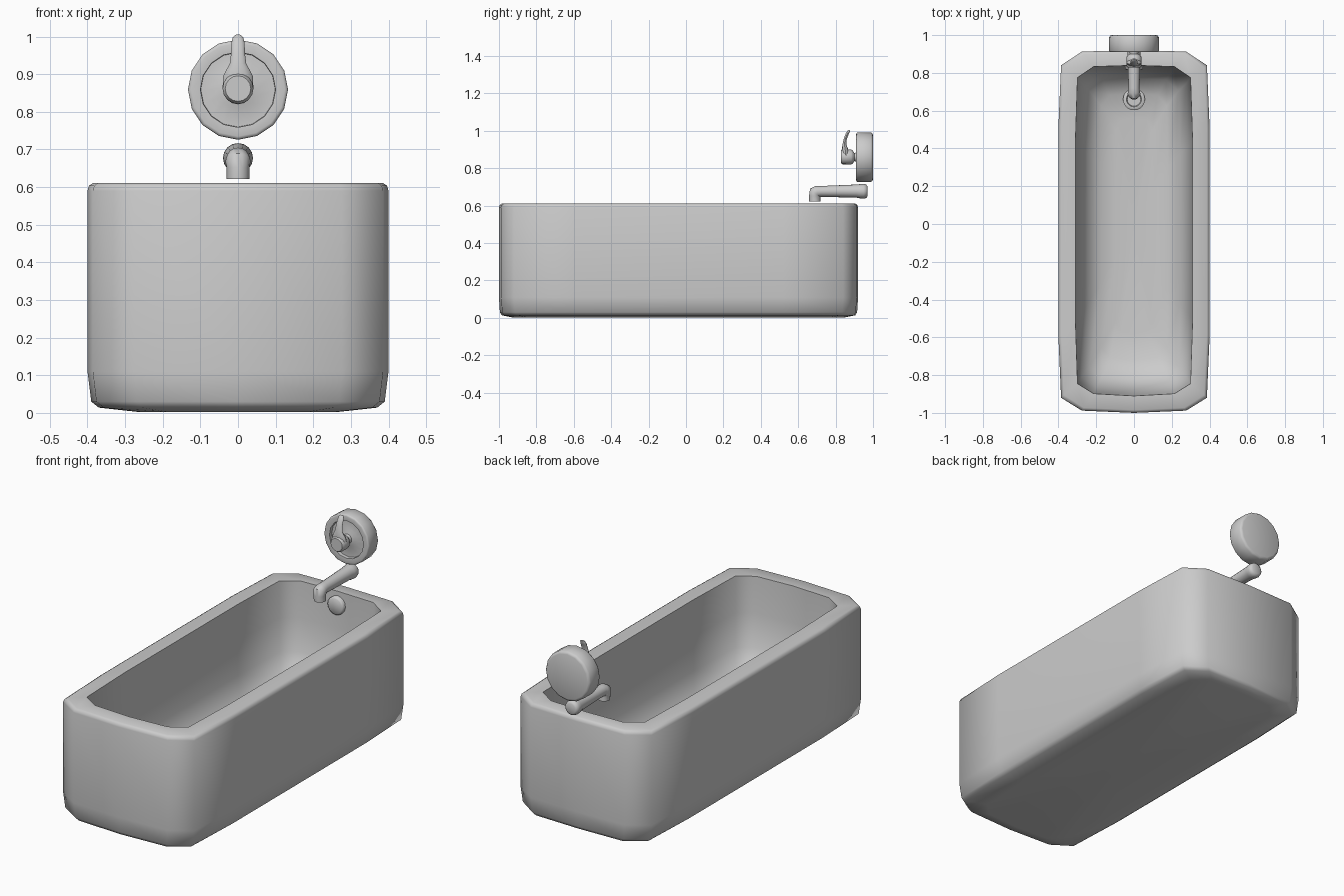
import bpy, bmesh, math
from mathutils import Vector


def loft(name, rings, angle=50):
    """Skin a list of equal-length point rings and cap both ends."""
    bm = bmesh.new()
    vr = [[bm.verts.new(p) for p in r] for r in rings]
    n = len(vr[0])
    for a, b in zip(vr, vr[1:]):
        for i in range(n):
            j = (i + 1) % n
            bm.faces.new((a[i], a[j], b[j], b[i]))
    for r in (vr[0], vr[-1]):
        c = bm.verts.new(sum((v.co for v in r), Vector()) / n)
        for i in range(n):
            bm.faces.new((r[i], r[(i + 1) % n], c))
    bmesh.ops.recalc_face_normals(bm, faces=bm.faces)
    me = bpy.data.meshes.new(name)
    bm.to_mesh(me)
    bm.free()
    ob = bpy.data.objects.new(name, me)
    bpy.context.collection.objects.link(ob)
    bpy.context.view_layer.objects.active = ob
    bpy.ops.object.select_all(action='DESELECT')
    ob.select_set(True)
    bpy.ops.object.shade_smooth_by_angle(angle=math.radians(angle))
    return ob


def tub_ring(hx, y0, y1, z, cut=0.08):
    """Chamfered, slightly bowed rectangle at height z."""
    side = [(0.69 * hx, y1 - 0.007), (0.965 * hx, y1 - cut), (hx, y1 - 0.4),
            (hx, y0 + 0.4), (0.965 * hx, y0 + cut), (0.69 * hx, y0 + 0.012)]
    pts = [(0, y1)] + side + [(0, y0)] + [(-x, y) for x, y in reversed(side)]
    return [(x, y, z) for x, y in pts]


def ring(center, r, tilt, n=16, sx=1.0):
    """Circle whose axis lies in the yz plane; tilt 0 = along -y, 90 = down."""
    t = math.radians(tilt)
    up = Vector((0, -math.sin(t), math.cos(t)))
    out = []
    for i in range(n):
        a = 2 * math.pi * i / n
        out.append(Vector((0, *center)) + Vector((r * sx * math.sin(a), 0, 0)) + up * r * math.cos(a))
    return out


def tube(name, path, n=16, angle=50):
    """Path entries: y, z, radius, tilt, optional width factor."""
    return loft(name, [ring(p[:2], p[2], p[3], n, *p[4:]) for p in path], angle)


# Tub shell: underside, outer wall, rim, inner wall, rounded floor
loft("bathtub", [
    tub_ring(0.27, -0.93, 0.85, 0.003),
    tub_ring(0.37, -0.985, 0.905, 0.014),
    tub_ring(0.39, -0.995, 0.915, 0.03),
    tub_ring(0.40, -1.0, 0.92, 0.11),
    tub_ring(0.40, -1.0, 0.92, 0.59),
    tub_ring(0.396, -0.996, 0.916, 0.604),
    tub_ring(0.385, -0.985, 0.905, 0.611),
    tub_ring(0.31, -0.91, 0.84, 0.611, 0.065),
    tub_ring(0.304, -0.90, 0.832, 0.42, 0.065),
    tub_ring(0.287, -0.875, 0.81, 0.25, 0.065),
    tub_ring(0.245, -0.82, 0.77, 0.15, 0.065),
    tub_ring(0.18, -0.72, 0.69, 0.105, 0.065),
    tub_ring(0.10, -0.58, 0.56, 0.09, 0.065),
], 70)

# Floor drain with a stepped rim
tube("drain", [(0.66, 0.08, 0.058, 90), (0.66, 0.113, 0.058, 90), (0.66, 0.118, 0.050, 90),
               (0.66, 0.118, 0.04, 90), (0.66, 0.108, 0.036, 90)], 20)

# Overflow cover on the inner end wall
tube("overflow_cover", [(0.85, 0.54, 0.048, 0), (0.822, 0.54, 0.048, 0),
                        (0.815, 0.54, 0.040, 0)], 16)

# Spout running forward then turning down
tube("spout", [(0.970, 0.677, 0.026, 0), (0.964, 0.677, 0.036, 0), (0.95, 0.677, 0.040, 0),
               (0.93, 0.677, 0.038, 0), (0.91, 0.678, 0.035, 0), (0.72, 0.676, 0.029, 0),
               (0.700, 0.675, 0.031, 15), (0.689, 0.668, 0.034, 50), (0.688, 0.652, 0.030, 90),
               (0.689, 0.622, 0.030, 90), (0.689, 0.622, 0.022, 90), (0.689, 0.635, 0.020, 90)])

# Round wall plate with a dished front
tube("tap_plate", [(1.0, 0.859, 0.118, 0), (0.997, 0.859, 0.126, 0), (0.989, 0.859, 0.132, 0),
                   (0.917, 0.859, 0.133, 0), (0.912, 0.859, 0.130, 0), (0.91, 0.859, 0.124, 0),
                   (0.912, 0.859, 0.100, 0), (0.930, 0.859, 0.099, 0),
                   (0.930, 0.859, 0.05, 0), (0.92, 0.859, 0.03, 0)], 16)

# Tap knob with a narrow neck
tube("tap_knob", [(0.935, 0.86, 0.028, 0), (0.90, 0.86, 0.022, 0), (0.892, 0.86, 0.034, 0),
                  (0.884, 0.86, 0.040, 0), (0.838, 0.862, 0.041, 0), (0.828, 0.862, 0.034, 0)])

# Curved lever rising from the knob
tube("tap_lever", [(0.855, 0.86, 0.020, -90, 2.05), (0.852, 0.895, 0.018, -90, 2.2),
                   (0.849, 0.912, 0.014, -90, 2.2), (0.847, 0.928, 0.010, -92, 2.2),
                   (0.851, 0.955, 0.008, -102, 2.3), (0.861, 0.982, 0.008, -112, 2.2),
                   (0.870, 0.998, 0.007, -118, 2.0), (0.874, 1.004, 0.003, -118, 2.4)], 12)
